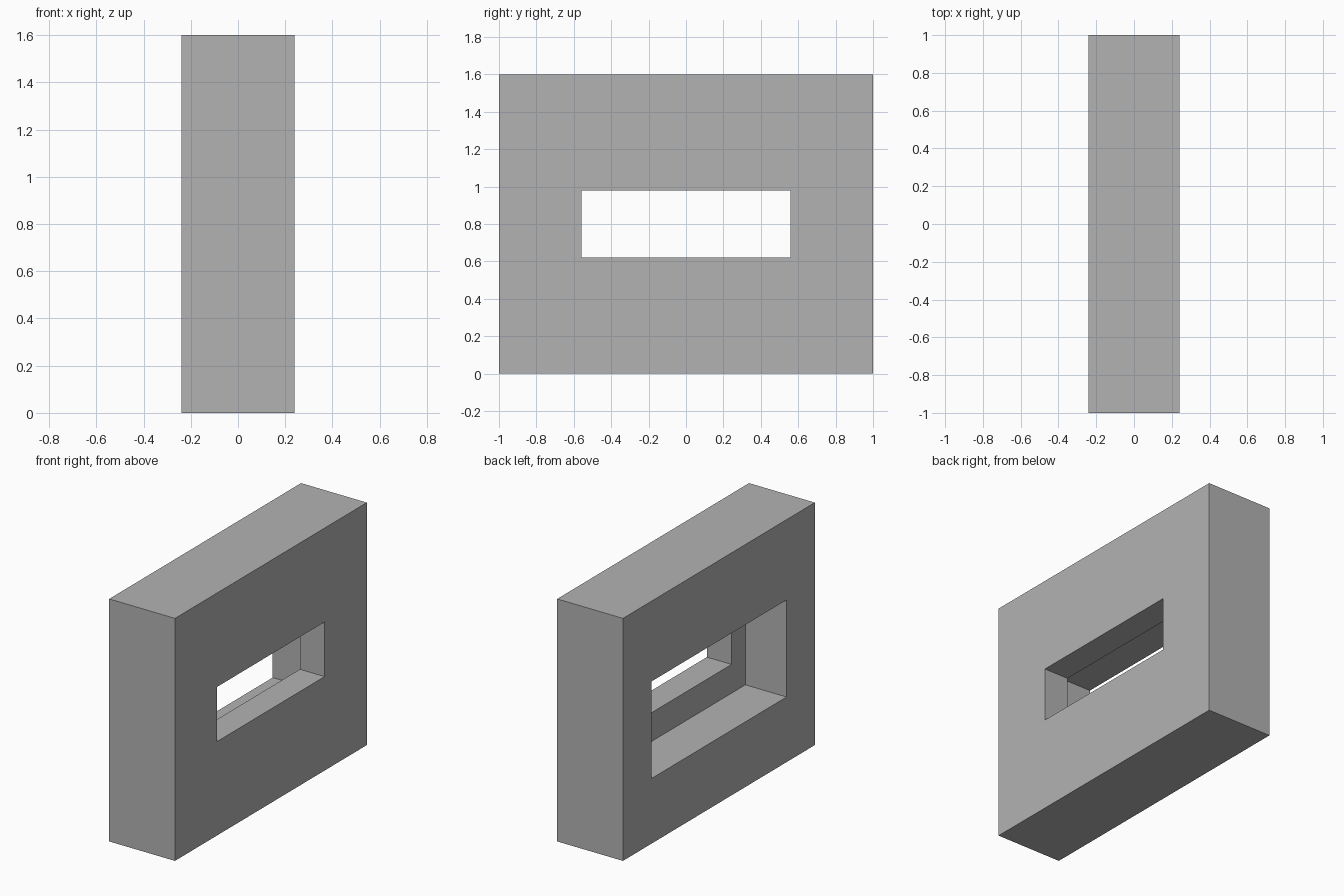
import bpy
import bmesh

# Remove the default cube
cube = bpy.data.objects.get("Cube")
if cube:
    bpy.data.objects.remove(cube, do_unlink=True)

# Single flat grey
grey = bpy.data.materials.new("plain_grey")
grey.use_nodes = True
colour = (0.45, 0.45, 0.45, 1)
grey.diffuse_color = colour
grey.node_tree.nodes["Principled BSDF"].inputs["Base Color"].default_value = colour

# Rectangular outlines: half width in y, bottom z, top z
OUTER = (1.0, 0.0, 1.6)
RECESS = (0.705, 0.43, 1.07)
SLOT = (0.56, 0.62, 0.98)
FRONT, STEP, BACK = 0.24, 0.06, -0.24


def add_ring(bm, x, outline):
    half, low, high = outline
    corners = ((-half, low), (half, low), (half, high), (-half, high))
    return [bm.verts.new((x, y, z)) for y, z in corners]


# Closed loop of rings: outside, wide recess, step, narrow through slot
bm = bmesh.new()
rings = [add_ring(bm, x, outline) for x, outline in (
    (FRONT, OUTER), (BACK, OUTER),
    (BACK, RECESS), (STEP, RECESS),
    (STEP, SLOT), (FRONT, SLOT),
)]
for i, ring in enumerate(rings):
    following = rings[(i + 1) % len(rings)]
    for j in range(4):
        k = (j + 1) % 4
        bm.faces.new((ring[j], ring[k], following[k], following[j]))
bmesh.ops.recalc_face_normals(bm, faces=bm.faces)

mesh = bpy.data.meshes.new("slotted_block")
bm.to_mesh(mesh)
bm.free()
mesh.materials.append(grey)
block = bpy.data.objects.new("slotted_block", mesh)
bpy.context.collection.objects.link(block)
